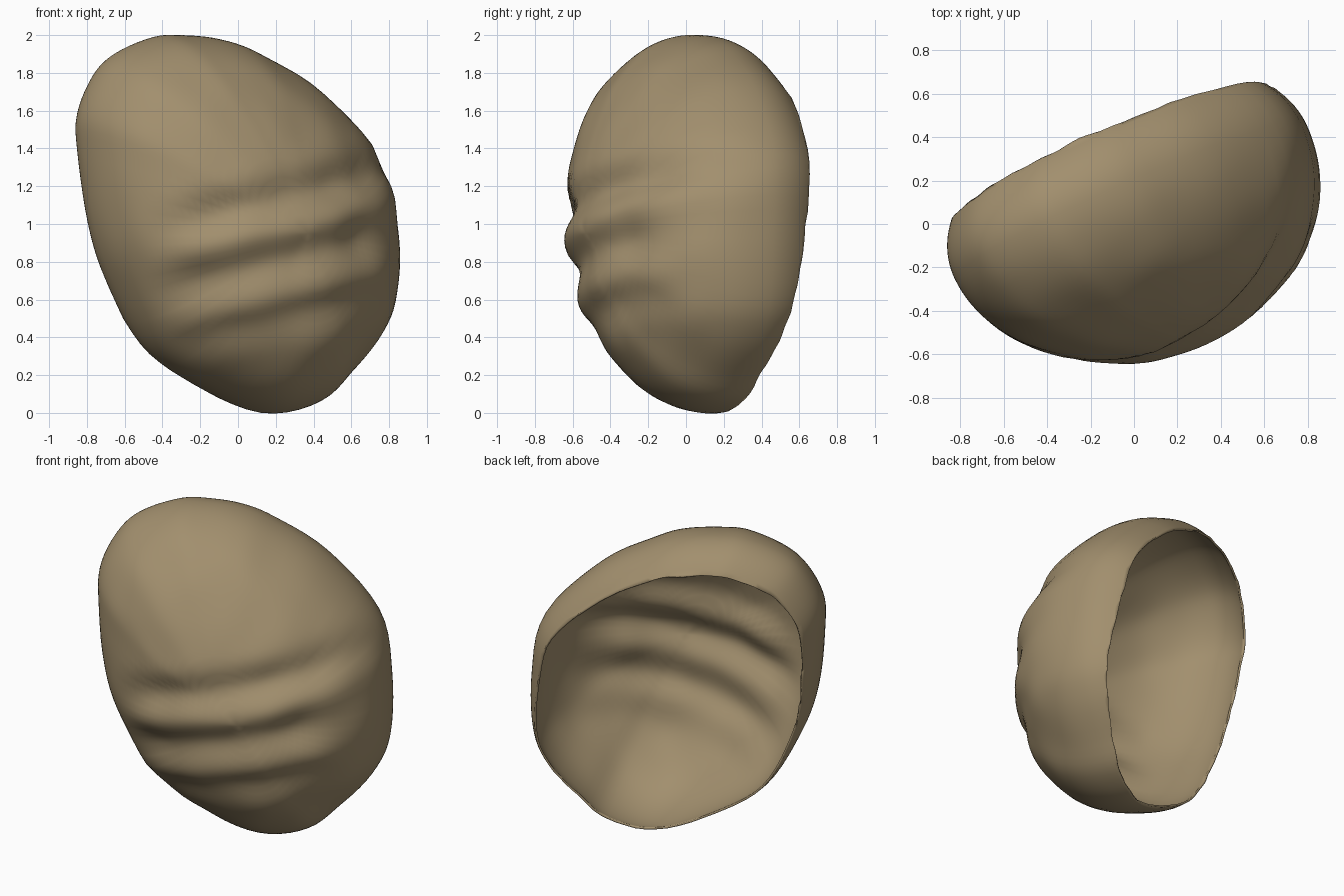
import bpy, bmesh, math
from mathutils import Matrix, Vector, noise

if "Cube" in bpy.data.objects:
    bpy.data.objects.remove(bpy.data.objects["Cube"], do_unlink=True)

# Tan shell colour
tan = bpy.data.materials.new("tan_shell")
tan.use_nodes = True
tan.diffuse_color = (0.36, 0.275, 0.155, 1)
tan.node_tree.nodes["Principled BSDF"].inputs["Base Color"].default_value = tan.diffuse_color

# Widest outline of the shell (across, up), clockwise from the top
OUTLINE = [(-.3, 2), (-.1, 1.98), (.1, 1.91), (.43, 1.72), (.76, 1.37), (.855, 1),
           (.855, .62), (.77, .4), (.6, .2), (.43, .05), (.15, 0), (-.2, .14),
           (-.5, .35), (-.7, .7), (-.8, 1), (-.86, 1.4), (-.86, 1.6), (-.77, 1.8),
           (-.65, 1.91), (-.45, 1.99)]
STEPS, ROWS = 5, 64
CENTRE = Vector((.1, .07, .95))
FRONT_DEPTH, BACK_DEPTH = .72, .5
LEAN_TOP, LEAN_BASE = .12, .03      # backward lean of the widest outline
BACK_FULLNESS = .78                 # below 1 makes the back edge squarer
TURN = Matrix.Rotation(math.radians(26), 4, 'Z')


def smooth(a, b, v):
    k = min(1, max(0, (v - a) / (b - a)))
    return k * k * (3 - 2 * k)


def outline_ring():
    """Rounded, leaning outline through the listed points."""
    pts = []
    for x, z in OUTLINE:
        rise = z - CENTRE.z
        lean = rise * (LEAN_TOP if rise > 0 else LEAN_BASE)
        pts.append(Vector((1.035 * x + .02 + .4 * lean, CENTRE.y + lean, z)))
    ring, n = [], len(pts)
    for i in range(n):
        a, b, c, d = (pts[(i + k) % n] for k in (-1, 0, 1, 2))
        for s in range(STEPS):
            u = s / STEPS
            ring.append(.5 * (2 * b + (c - a) * u + (2 * a - 5 * b + 4 * c - d) * u ** 2
                              + (3 * b - a - 3 * c + d) * u ** 3))
    return ring


def dented(p, facing):
    """Press slanting finger grooves and light unevenness into the front."""
    w = TURN @ p
    level = w.z - .25 * w.x
    wave = .5 + .5 * math.cos(2 * math.pi * (level - .74) / .36)
    mask = smooth(-.55, -.15, w.x) * (1 - smooth(.65, .9, w.x))
    mask *= smooth(.25, .6, level) * (1 - smooth(1.1, 1.35, level))
    mask *= smooth(0, .45, facing)
    dent = .075 * wave * mask + .02 * noise.noise(p * 4) * max(0, facing)
    return CENTRE + (p - CENTRE) * (1 - dent)


# Closed egg form, grown from the front pole to the back pole
bm = bmesh.new()
ring = outline_ring()
count = len(ring)
front = bm.verts.new(dented(CENTRE + Vector((0, -FRONT_DEPTH, 0)), 1))
back = bm.verts.new(CENTRE + Vector((0, BACK_DEPTH, 0)))
rows = []
for r in range(1, ROWS):
    phi = math.pi * r / ROWS
    facing = math.cos(phi)
    depth, power = (FRONT_DEPTH, 1) if facing > 0 else (BACK_DEPTH, BACK_FULLNESS)
    rows.append([bm.verts.new(dented(CENTRE + (q - CENTRE) * math.sin(phi) ** power
                                     - Vector((0, depth * facing, 0)), facing))
                 for q in ring])
for i in range(count):
    j = (i + 1) % count
    bm.faces.new((front, rows[0][i], rows[0][j]))
    bm.faces.new((back, rows[-1][j], rows[-1][i]))
    for lo, hi in zip(rows, rows[1:]):
        bm.faces.new((lo[i], hi[i], hi[j], lo[j]))

# Slice off the back along a tilted plane to leave the open mouth
bmesh.ops.bisect_plane(bm, geom=bm.verts[:] + bm.edges[:] + bm.faces[:],
                       plane_co=(0, .1, 0), plane_no=(0, 1, -.195), clear_outer=True)
rim = {v for e in bm.edges if e.is_boundary for v in e.verts}
for v in rim:
    v.co.y += .01 * noise.noise(v.co * 9)
bmesh.ops.recalc_face_normals(bm, faces=bm.faces)
if sum(f.normal.dot(f.calc_center_median() - CENTRE) for f in bm.faces) < 0:
    bmesh.ops.reverse_faces(bm, faces=bm.faces)

# Turn the mouth to the back corner
bm.transform(TURN)
mesh = bpy.data.meshes.new("open_shell")
bm.to_mesh(mesh)
bm.free()
shell = bpy.data.objects.new("open_shell", mesh)
bpy.context.collection.objects.link(shell)
mesh.materials.append(tan)

# Thin wall, growing inward
wall = shell.modifiers.new("wall", 'SOLIDIFY')
wall.thickness = .012
wall.offset = -1

bpy.context.view_layer.objects.active = shell
shell.select_set(True)
bpy.ops.object.shade_smooth_by_angle(angle=math.radians(40))
